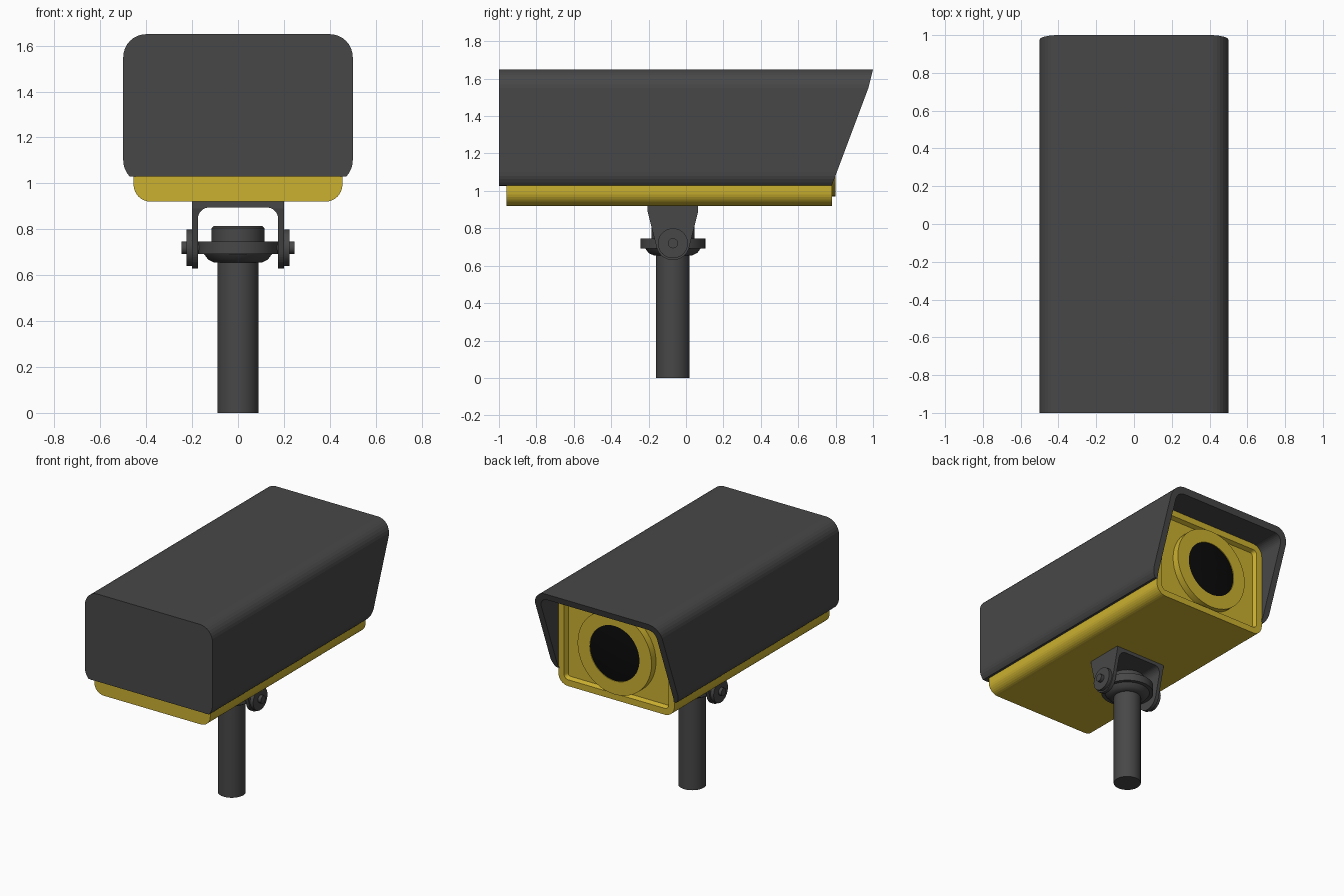
import bpy, bmesh
from math import pi, sin, cos, radians
from mathutils import Matrix, Vector

cube = bpy.data.objects.get("Cube")
if cube:
    bpy.data.objects.remove(cube)


def material(name, color):
    m = bpy.data.materials.new(name)
    m.use_nodes = True
    m.diffuse_color = (*color, 1)
    m.node_tree.nodes["Principled BSDF"].inputs["Base Color"].default_value = (*color, 1)
    return m


GREY = material("dark grey", (0.064, 0.064, 0.064))
YELLOW = material("yellow", (0.6, 0.44, 0.03))
BLACK = material("lens black", (0.003, 0.003, 0.003))


def finish(name, bm, mat, smooth=False):
    bmesh.ops.recalc_face_normals(bm, faces=bm.faces)
    mesh = bpy.data.meshes.new(name)
    bm.to_mesh(mesh)
    bm.free()
    obj = bpy.data.objects.new(name, mesh)
    bpy.context.collection.objects.link(obj)
    mesh.materials.append(mat)
    if smooth:
        bpy.ops.object.select_all(action='DESELECT')
        obj.select_set(True)
        bpy.context.view_layer.objects.active = obj
        bpy.ops.object.shade_smooth_by_angle(angle=radians(30))
    return obj


def arc(cx, cy, r, a0, a1, n=8):
    angles = [radians(a0 + (a1 - a0) * i / n) for i in range(n + 1)]
    return [(cx + r * cos(a), cy + r * sin(a)) for a in angles]


def prism(points, lo, hi, axis):
    """Extrude a 2D profile along y (points are x, z) or along x (points are y, z)."""
    bm = bmesh.new()
    place = (lambda p, d: (p[0], d, p[1])) if axis == 'y' else (lambda p, d: (d, p[0], p[1]))
    face = bm.faces.new([bm.verts.new(place(p, lo)) for p in points])
    ext = bmesh.ops.extrude_face_region(bm, geom=[face])["geom"]
    step = Vector(place((0, 0), hi - lo))
    bmesh.ops.translate(bm, verts=[v for v in ext if isinstance(v, bmesh.types.BMVert)], vec=step)
    return bm


def lathe(name, profile, mat, matrix, steps=48):
    """Revolve (radius, height) points about z, cap both ends, then place."""
    bm = bmesh.new()
    verts = [bm.verts.new((r, 0, z)) for r, z in profile]
    edges = [bm.edges.new(pair) for pair in zip(verts, verts[1:])]
    bmesh.ops.spin(bm, geom=verts + edges, cent=(0, 0, 0), axis=(0, 0, 1),
                   angle=2 * pi, steps=steps)
    bmesh.ops.remove_doubles(bm, verts=bm.verts, dist=1e-5)
    bmesh.ops.holes_fill(bm, edges=[e for e in bm.edges if e.is_boundary], sides=0)
    bmesh.ops.transform(bm, matrix=matrix, verts=bm.verts)
    return finish(name, bm, mat, True)


# Sunshield: arched shell with a raked open end
SKIRT, TOP, WALL = 1.03, 1.65, 0.045


def arch(half, top, r):
    low = arc(half - r, 1.0 + r, r, -44, 0, 4)
    low[0] = (low[0][0], SKIRT)
    right = low + arc(half - r, top - r, r, 0, 90)
    return right + [(-x, z) for x, z in reversed(right)]


outer = arch(0.5, TOP, 0.1)
inner = arch(0.5 - WALL, TOP - WALL, 0.06)
inner[0], inner[-1] = (0.455, SKIRT), (-0.455, SKIRT)
shell = prism(outer + inner[::-1], -1, 1, 'y')
for v in shell.verts:
    if v.co.y > 0:
        z = v.co.z
        v.co.y = 0.78 + 0.375 * (min(z, 1.55) - SKIRT) + 0.25 * max(0, z - 1.55)
finish("sunshield", shell, GREY)
finish("sunshield_end_plate", prism(outer, -1, -0.955, 'y'), GREY)

# Camera housing with a recessed face panel
corner = arc(0.38, 0.995, 0.075, -90, 0) + arc(0.38, 1.53, 0.075, 0, 90)
body = prism(corner + [(-x, z) for x, z in reversed(corner)], -0.96, 0.78, 'y')
bmesh.ops.recalc_face_normals(body, faces=body.faces)
panel = [f for f in body.faces if f.normal.y > 0.9]
bmesh.ops.inset_region(body, faces=panel, thickness=0.045)
bmesh.ops.inset_region(body, faces=panel, thickness=0.012, depth=-0.03)
finish("housing", body, YELLOW)

# Lens ring and glass, facing the open end of the shield
lens = Matrix.Translation((0, 0.75, 1.26)) @ Matrix.Rotation(-pi / 2, 4, 'X')
lathe("lens_ring", [(0.29, -0.01), (0.29, 0.05), (0.195, 0.05), (0.195, -0.01)], YELLOW, lens)
lathe("lens_glass", [(0.195, 0), (0.195, 0.045), (0.14, 0.053), (0.07, 0.057), (0.001, 0.058)],
      BLACK, lens)

# Yoke: U-shaped bar trimmed to tapered cheeks
PIVOT_Y, PIVOT_Z = -0.07, 0.72
half_u = [(0.2, 0.62), (0.2, 0.925)]
half_in = arc(0.125, 0.845, 0.05, 90, 0) + [(0.175, 0.62)]
u_shape = ([(-x, z) for x, z in half_u] + half_u[::-1]
           + half_in[::-1] + [(-x, z) for x, z in half_in])
yoke = finish("yoke", prism(u_shape, -0.25, 0.12, 'y'), GREY)
cheek = ([(-0.205, 0.93), (-0.205, 0.89)] + arc(PIVOT_Y, PIVOT_Z, 0.09, 192, 348, 20)
         + [(0.065, 0.89), (0.065, 0.93)])
cutter = finish("yoke_cutter", prism(cheek, -0.3, 0.3, 'x'), GREY)
cutter.hide_render = True
trim = yoke.modifiers.new("taper", 'BOOLEAN')
trim.operation, trim.object, trim.solver = 'INTERSECT', cutter, 'EXACT'
bpy.context.view_layer.objects.active = yoke
bpy.ops.object.modifier_apply(modifier=trim.name)
bpy.data.objects.remove(cutter)

# Pivot washers and pins on each cheek
for side, name in ((1, "left"), (-1, "right")):
    m = Matrix.Translation((0, PIVOT_Y, PIVOT_Z)) @ Matrix.Rotation(side * pi / 2, 4, 'Y')
    lathe(name + "_pivot_washer", [(0.08, 0.195), (0.08, 0.224)], GREY, m)
    lathe(name + "_pivot_pin", [(0.027, 0.15), (0.027, 0.247)], GREY, m, 24)

# Swivel head and pole
base = Matrix.Translation((0, PIVOT_Y, 0))
lathe("swivel_head", [(0.09, 0.655), (0.105, 0.656), (0.13, 0.668), (0.148, 0.692), (0.173, 0.692),
                      (0.173, 0.746), (0.115, 0.746), (0.115, 0.805), (0.105, 0.815)], GREY, base)
lathe("pole", [(0.09, 0), (0.09, 0.7)], GREY, base)
